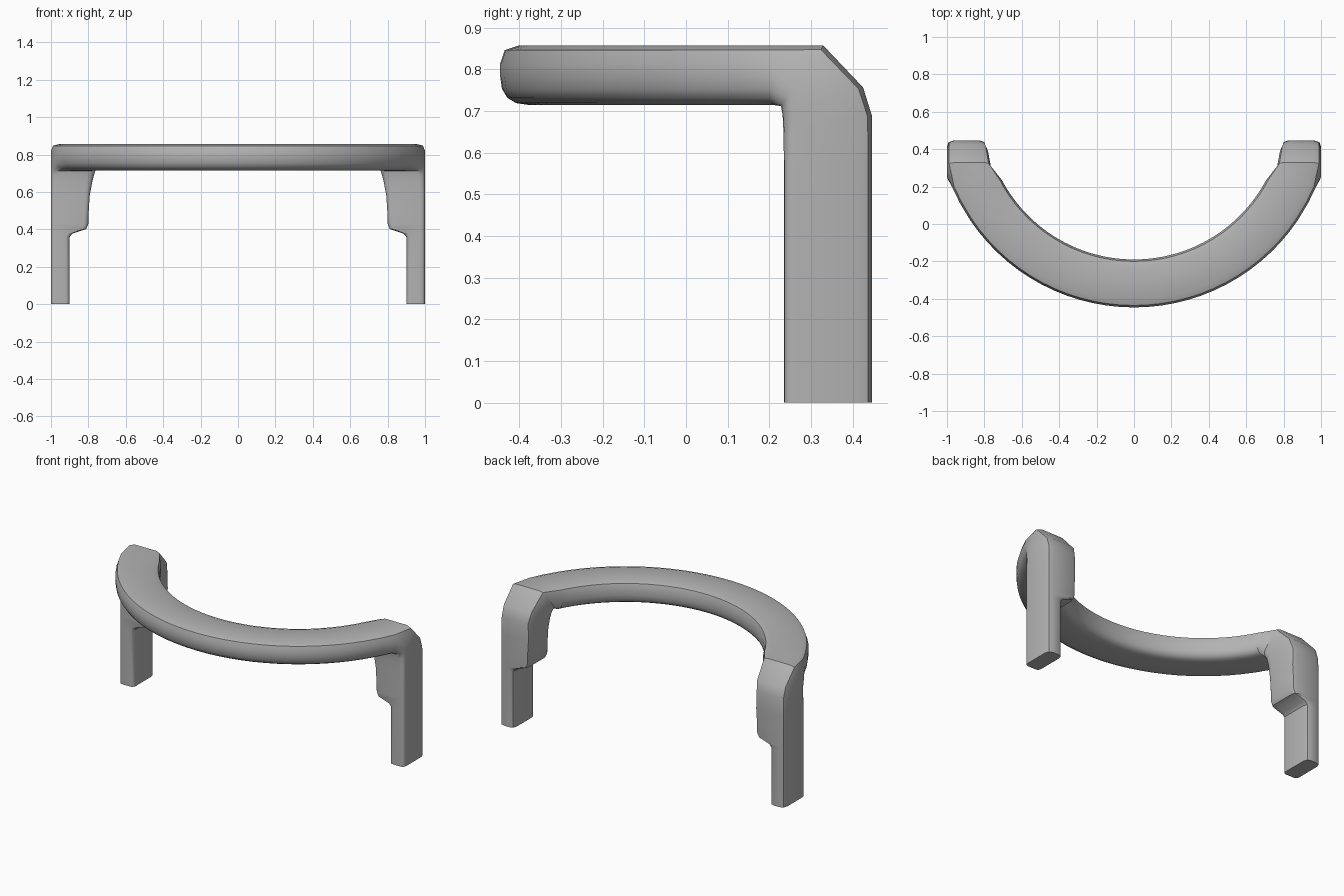
import bpy, bmesh, math
from mathutils import Vector

cube = bpy.data.objects.get("Cube")
if cube:
    bpy.data.objects.remove(cube, do_unlink=True)

# Main dimensions
CENTRE_Y, R_OUT, R_IN = 0.61, 1.056, 0.80
Z_TOP, Z_LOW = 0.857, 0.715

grey = bpy.data.materials.new("grey")
grey.use_nodes = True
grey.diffuse_color = (0.45, 0.45, 0.45, 1)
grey.node_tree.nodes["Principled BSDF"].inputs["Base Color"].default_value = (0.45, 0.45, 0.45, 1)


def on_arc(radius, degrees, z):
    a = math.radians(degrees)
    return Vector((radius * math.sin(a), CENTRE_Y - radius * math.cos(a), z))


def ring(corners, radii):
    """Round the four corners of one cross-section; lower corners get more steps."""
    points = []
    for i, corner in enumerate(corners):
        to_prev = (corners[i - 1] - corner).normalized() * radii[i]
        to_next = (corners[(i + 1) % 4] - corner).normalized() * radii[i]
        steps = (2, 4, 4, 2)[i]
        for s in range(steps + 1):
            t = s / steps
            points.append(corner + to_prev * (1 - t) ** 2 + to_next * t ** 2)
    return points


def arc_section(outer, inner):
    corners = [on_arc(R_OUT, outer, Z_TOP), on_arc(R_OUT, outer, Z_LOW),
               on_arc(R_IN, inner, Z_LOW), on_arc(R_IN, inner, Z_TOP)]
    return ring(corners, (0.043, 0.068, 0.06, 0.04))


def leg_section(back, front, inner_back, inner_front, radii):
    """The bar's top turns into the leg's back, its underside into the leg's front."""
    corners = [Vector((1, *back)), Vector((1, *front)),
               Vector((inner_front, *front)), Vector((inner_back, *back))]
    return ring(corners, radii)


# Curved bar, from the middle to the bend
sections = [arc_section(a, a) for a in range(0, 57, 4)]
sections += [arc_section(62, 59), arc_section(67, 62)]

# Chamfered bend
sections.append(leg_section((0.33, Z_TOP), (0.228, 0.712), 0.77, 0.75, (0.045, 0.045, 0.05, 0.035)))
sections.append(leg_section((0.425, 0.757), (0.232, 0.69), 0.785, 0.762, (0.045, 0.035, 0.045, 0.035)))
sections.append(leg_section((0.446, 0.69), (0.234, 0.65), 0.795, 0.775, (0.042, 0.03, 0.04, 0.035)))

# Leg with the inner step, as height and inner edge
for z, inner in ((0.58, 0.793), (0.5, 0.798), (0.43, 0.80), (0.402, 0.812), (0.378, 0.885),
                 (0.36, 0.90), (0, 0.90)):
    sections.append(leg_section((0.446, z), (0.235, z), inner, inner, (0.034, 0.025, 0.025, 0.03)))

# Loft the sections into one half
bm = bmesh.new()
loops = [[bm.verts.new(p) for p in section] for section in sections]
for a, b in zip(loops, loops[1:]):
    for i in range(len(a)):
        j = (i + 1) % len(a)
        bm.faces.new((a[i], a[j], b[j], b[i]))
bm.faces.new(loops[-1])
bmesh.ops.recalc_face_normals(bm, faces=bm.faces)
mesh = bpy.data.meshes.new("curved_bar_with_legs")
bm.to_mesh(mesh)
bm.free()
mesh.materials.append(grey)

bar = bpy.data.objects.new("curved_bar_with_legs", mesh)
bpy.context.collection.objects.link(bar)

# Mirror to the other side
mirror = bar.modifiers.new("mirror", 'MIRROR')
mirror.use_clip = True
bpy.context.view_layer.objects.active = bar
bar.select_set(True)
bpy.ops.object.modifier_apply(modifier=mirror.name)

# Make the half's open end face outward consistently, then smooth
bm = bmesh.new()
bm.from_mesh(mesh)
bmesh.ops.recalc_face_normals(bm, faces=bm.faces)
bm.to_mesh(mesh)
bm.free()
bpy.ops.object.shade_smooth_by_angle(angle=math.radians(35))
